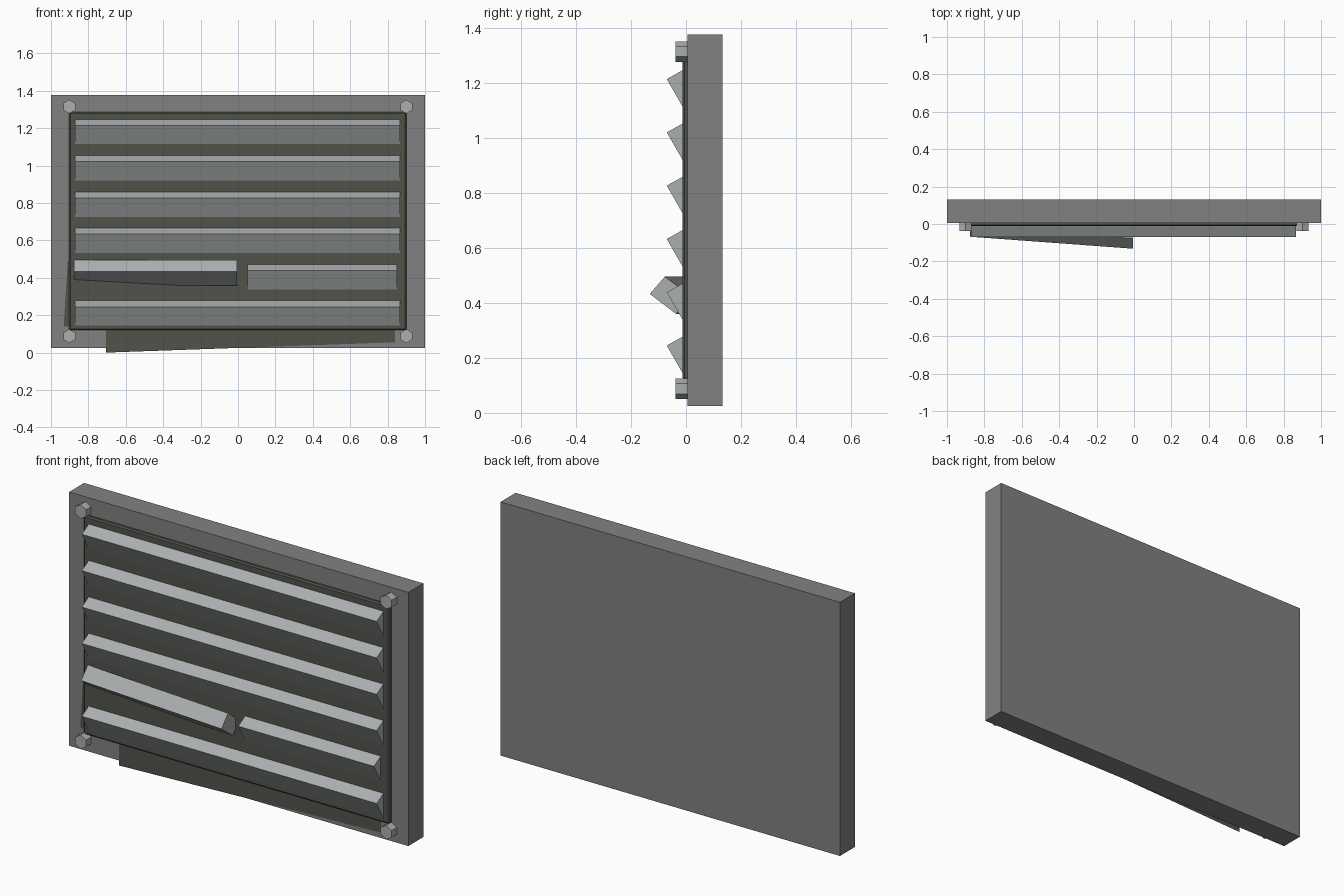
import bpy, bmesh
from math import pi
from mathutils import Matrix, Vector

if "Cube" in bpy.data.objects:
    bpy.data.objects.remove(bpy.data.objects["Cube"], do_unlink=True)


def material(name, rgb):
    m = bpy.data.materials.new(name)
    m.use_nodes = True
    m.diffuse_color = (*rgb, 1)
    m.node_tree.nodes["Principled BSDF"].inputs["Base Color"].default_value = (*rgb, 1)
    return m


wall_grey = material("wall grey", (0.22, 0.222, 0.225))
dark_grime = material("dark grime", (0.085, 0.085, 0.07))
slat_metal = material("pale metal", (0.41, 0.43, 0.43))


def finish(name, bm, mat):
    bmesh.ops.recalc_face_normals(bm, faces=bm.faces)
    me = bpy.data.meshes.new(name)
    bm.to_mesh(me)
    bm.free()
    me.materials.append(mat)
    ob = bpy.data.objects.new(name, me)
    bpy.context.collection.objects.link(ob)
    return ob


def box(name, lo, hi, mat):
    lo, hi = Vector(lo), Vector(hi)
    bm = bmesh.new()
    bmesh.ops.create_cube(bm, size=1, matrix=Matrix.Translation((lo + hi) / 2)
                          @ Matrix.Diagonal((*(hi - lo), 1)))
    return finish(name, bm, mat)


def prism(name, x0, x1, profile, mat, swing=0):
    """Extrude a (y, z) profile along x; swing pushes the x1 end outwards."""
    bm = bmesh.new()
    a = [bm.verts.new((x0, y, z)) for y, z in profile]
    b = [bm.verts.new((x1, y - swing, z)) for y, z in profile]
    bm.faces.new(a)
    bm.faces.new(b)
    for i in range(len(a)):
        j = (i + 1) % len(a)
        bm.faces.new((a[i], a[j], b[j], b[i]))
    return finish(name, bm, mat)


def stain(name, corners):
    """Paper-thin streak just in front of the wall plate."""
    bm = bmesh.new()
    f = bm.faces.new([bm.verts.new((x, 0.003, z)) for x, z in corners])
    ob = finish(name, bm, dark_grime)
    if ob.data.polygons[0].normal.y > 0:
        ob.data.flip_normals()
    return ob


# Wall plate and dark backing panel
FRONT = 0.006
box("wall_plate", (-1, FRONT, 0.025), (1, 0.132, 1.377), wall_grey)
panel = box("backing_panel", (-0.903, -0.012, 0.12), (0.9, 0.02, 1.285), dark_grime)
bevel = panel.modifiers.new("chamfer", "BEVEL")
bevel.width = 0.007
bevel.segments = 1

# Tilted louvre slats; the fifth is broken in two
for i in range(6):
    top = 1.247 - 0.194 * i
    profile = [(0.0, top + 0.007), (-0.07, top - 0.032), (-0.012, top - 0.133),
               (0.0, top - 0.154)]
    if i == 4:
        prism("broken_slat_fixed_half", 0.05, 0.85, profile, slat_metal)
    else:
        prism(f"slat_{i + 1}", -0.872, 0.866, profile, slat_metal)

# Loose half of the broken slat, swung outwards
prism("broken_slat_loose_half", -0.877, -0.005,
      [(-0.013, 0.496), (-0.068, 0.433), (0.028, 0.36), (0.083, 0.424)],
      slat_metal, swing=0.064)

# Hexagonal corner bolts
for side, x in (("right", -0.902), ("left", 0.9)):
    for level, z in (("lower", 0.088), ("upper", 1.315)):
        bm = bmesh.new()
        bmesh.ops.create_cone(bm, cap_ends=True, segments=6, radius1=0.037,
                              radius2=0.037, depth=0.05,
                              matrix=Matrix.Translation((x, -0.013, z))
                              @ Matrix.Rotation(pi / 2, 4, "X"))
        finish(f"bolt_{level}_{side}", bm, slat_metal)

# Grime streaks spilling past the panel
stain("lower_stain", [(-0.705, 0.15), (-0.705, 0.0), (0.84, 0.055), (0.84, 0.15)])
stain("side_stain", [(-0.85, 0.49), (-0.91, 0.49), (-0.932, 0.14), (-0.85, 0.14)])
